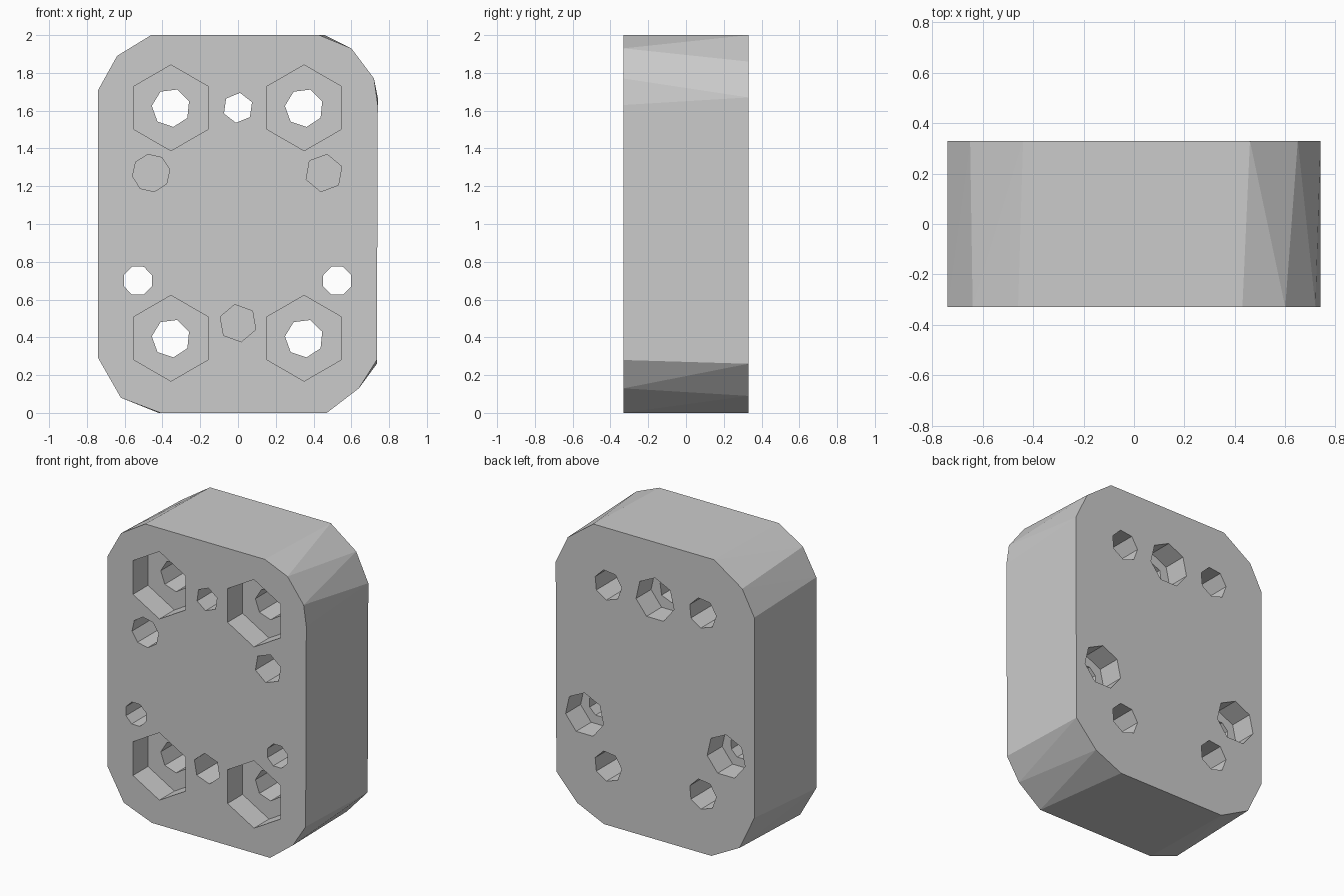
import bpy
import bmesh
from math import cos, sin, radians, tau

old = bpy.data.objects.get("Cube")
if old:
    bpy.data.objects.remove(old, do_unlink=True)

FRONT, BACK = -0.33, 0.33
RECESS = 0.16   # depth of nut pockets and counterbores
OVER = 0.05     # how far cutters stick out of the block

grey = bpy.data.materials.new("plain_grey")
grey.use_nodes = True
colour = (0.6, 0.6, 0.6, 1)
grey.diffuse_color = colour
grey.node_tree.nodes["Principled BSDF"].inputs["Base Color"].default_value = colour


def hull_between(name, front_ring, back_ring, y_front, y_back):
    """Solid spanning a front outline and a back outline given as (x, z) points."""
    bm = bmesh.new()
    for ring, y in ((front_ring, y_front), (back_ring, y_back)):
        for x, z in ring:
            bm.verts.new((x, y, z))
    bmesh.ops.convex_hull(bm, input=bm.verts)
    bmesh.ops.dissolve_limit(bm, angle_limit=radians(0.1), verts=bm.verts, edges=bm.edges)
    bmesh.ops.recalc_face_normals(bm, faces=bm.faces)
    mesh = bpy.data.meshes.new(name)
    bm.to_mesh(mesh)
    bm.free()
    mesh.materials.append(grey)
    obj = bpy.data.objects.new(name, mesh)
    bpy.context.collection.objects.link(obj)
    return obj


def polygon(x, z, radius, sides, turn):
    angles = [radians(turn) + tau * i / sides for i in range(sides)]
    return [(x + radius * cos(a), z + radius * sin(a)) for a in angles]


# Block with coarse rounded corners that differ slightly front to back
front_outline = [
    (-0.74, 1.71), (-0.64, 1.89), (-0.46, 2), (0.43, 2), (0.6, 1.93),
    (0.72, 1.77), (0.74, 1.63), (0.735, 0.28), (0.64, 0.13), (0.47, 0),
    (-0.41, 0), (-0.62, 0.08), (-0.74, 0.29)]
back_outline = [
    (-0.74, 1.69), (-0.65, 1.86), (-0.44, 2), (0.46, 2), (0.65, 1.86),
    (0.74, 1.67), (0.735, 0.26), (0.58, 0.09), (0.38, 0),
    (-0.42, 0), (-0.63, 0.11), (-0.74, 0.34)]
block = hull_between("mounting_block", front_outline, back_outline, FRONT, BACK)

cutters = []


def drill(name, x, z, radius, y_front, y_back, sides, turn=0):
    ring = polygon(x, z, radius, sides, turn)
    cutter = hull_between(name, ring, ring, y_front, y_back)
    cutter.hide_render = True
    cutters.append(cutter)


def through(name, x, z, radius, sides, turn=0):
    drill(name, x, z, radius, FRONT - OVER, BACK + OVER, sides, turn)


# Four bolt holes with hexagonal nut pockets on the front
for x in (-0.355, 0.35):
    for z in (0.395, 1.615):
        drill("nut_pocket", x, z, 0.227, FRONT - OVER, FRONT + RECESS, 6, 90)
        through("bolt_hole", x, z, 0.102, 7, 20)

# Three screw holes counterbored from the back
for x, z, sides in ((0, 1.615, 6), (-0.53, 0.7, 8), (0.525, 0.7, 8)):
    through("screw_hole", x, z, 0.08, sides, 22)
    drill("counterbore", x, z, 0.145, BACK - RECESS, BACK + OVER, 7, 90)

# Three blind holes on the front
for x, z, sides, turn in ((-0.46, 1.27, 8, 10), (0.455, 1.27, 6, 20), (0, 0.475, 6, -20)):
    drill("blind_hole", x, z, 0.1, FRONT - OVER, FRONT + 0.45, sides, turn)

# Cut everything, bake the result and discard the cutters
for cutter in cutters:
    mod = block.modifiers.new(cutter.name, "BOOLEAN")
    mod.operation = "DIFFERENCE"
    mod.solver = "EXACT"
    mod.object = cutter
depsgraph = bpy.context.evaluated_depsgraph_get()
depsgraph.update()
cut_mesh = bpy.data.meshes.new_from_object(block.evaluated_get(depsgraph))
block.modifiers.clear()
block.data = cut_mesh
for cutter in cutters:
    bpy.data.objects.remove(cutter, do_unlink=True)
